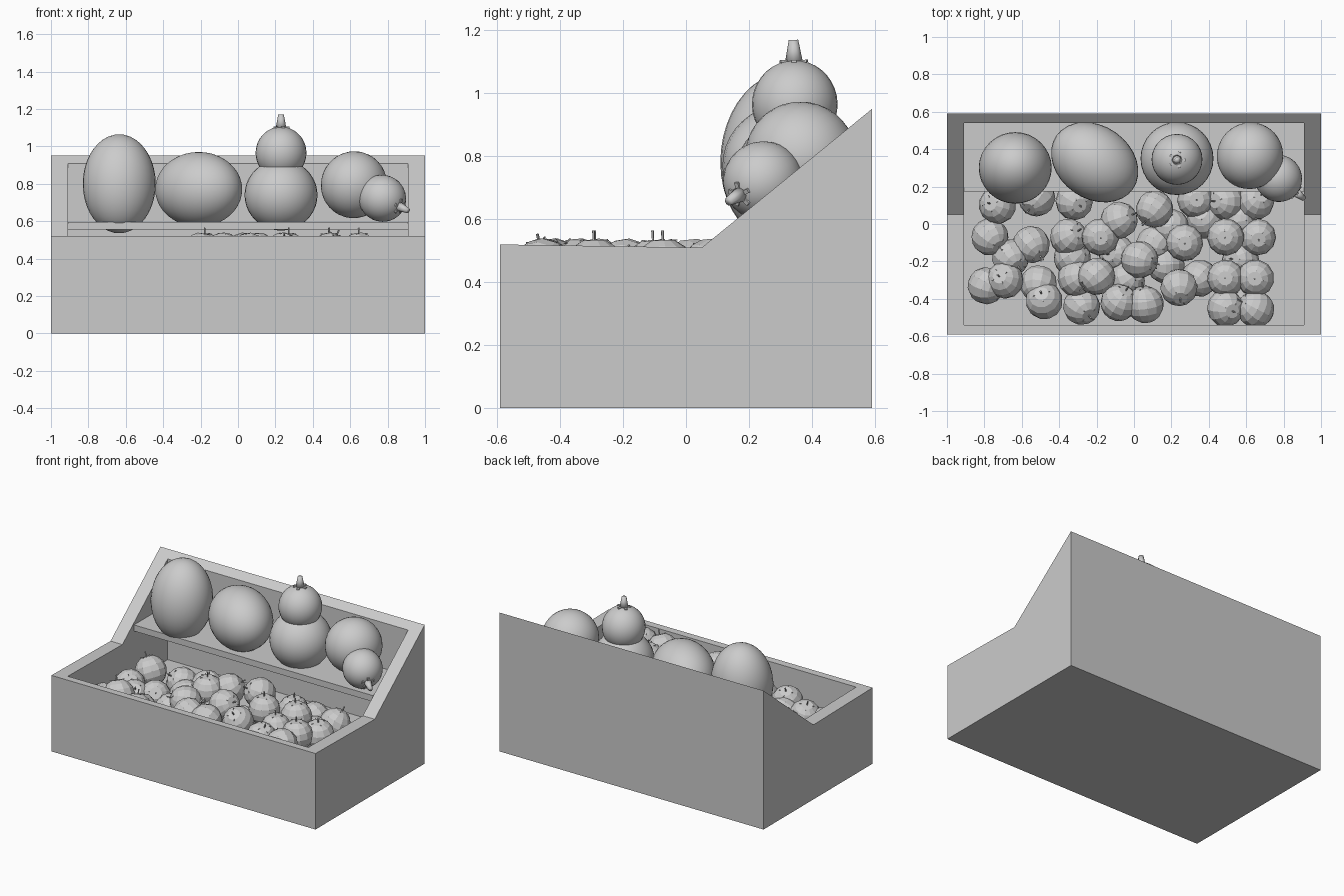
import bpy, bmesh, math, random
from mathutils import Vector, Matrix

if "Cube" in bpy.data.objects:
    bpy.data.objects.remove(bpy.data.objects["Cube"])

random.seed(4)


def mesh_object(name, bm, smooth=False):
    bmesh.ops.recalc_face_normals(bm, faces=bm.faces[:])
    me = bpy.data.meshes.new(name)
    bm.to_mesh(me)
    bm.free()
    for p in me.polygons:
        p.use_smooth = smooth
    ob = bpy.data.objects.new(name, me)
    bpy.context.collection.objects.link(ob)
    return ob


def prism(name, profile, half_width):
    """Side profile in y/z, extruded along x."""
    bm = bmesh.new()
    face = bm.faces.new([bm.verts.new((-half_width, y, z)) for y, z in profile])
    ext = bmesh.ops.extrude_face_region(bm, geom=[face])
    verts = [v for v in ext['geom'] if isinstance(v, bmesh.types.BMVert)]
    bmesh.ops.translate(bm, verts=verts, vec=(2 * half_width, 0, 0))
    return mesh_object(name, bm)


def add_sphere(bm, matrix, seg, rings):
    bmesh.ops.create_uvsphere(bm, u_segments=seg, v_segments=rings, radius=1, matrix=matrix)


def add_cone(bm, r1, r2, z0, z1, seg):
    bmesh.ops.create_cone(bm, cap_ends=True, segments=seg, radius1=r1, radius2=r2,
                          depth=z1 - z0, matrix=Matrix.Translation((0, 0, (z0 + z1) / 2)))


# Display crate, hollowed out from above
crate = prism("display_crate", [(-.59, 0), (.59, 0), (.59, .95), (.05, .51), (-.59, .52)], 1)
hollow = prism("crate_hollow", [(-.54, .22), (.54, .22), (.54, 1.3), (-.54, 1.3)], .91)
mod = crate.modifiers.new("hollow", 'BOOLEAN')
mod.object = hollow
mod.solver = 'EXACT'
hollow.hide_render = True
hollow.hide_viewport = True

# Rear shelf
prism("shelf", [(.175, .555), (.54, .555), (.54, .597), (.175, .597)], .91)


# Large melons on the shelf
def melon(name, loc, size, rot):
    bm = bmesh.new()
    add_sphere(bm, Matrix.Diagonal((*size, 1)), 32, 20)
    ob = mesh_object(name, bm, True)
    ob.location = loc
    ob.rotation_euler = [math.radians(a) for a in rot]


melon("tall_melon", (-.635, .30, .80), (.195, .19, .265), (-6, 0, 0))
melon("wide_melon", (-.21, .33, .77), (.25, .195, .20), (0, 0, -35))


# Two-lobed gourds with tapered stems
def gourd(name, loc, axis, scale):
    bm = bmesh.new()
    add_sphere(bm, Matrix.Diagonal((.195, .195, .19, 1)), 32, 20)
    add_sphere(bm, Matrix.Translation((0, 0, .225)) @ Matrix.Diagonal((.136, .136, .14, 1)), 28, 18)
    add_cone(bm, .029, .015, .355, .43, 8)
    ob = mesh_object(name, bm, True)
    rot = Vector((0, 0, 1)).rotation_difference(Vector(axis)).to_matrix().to_4x4()
    ob.matrix_world = Matrix.Translation(loc) @ rot @ Matrix.Scale(scale, 4)
    # small leaves at the base of the stem
    bm = bmesh.new()
    for i in range(5):
        m = Matrix.Rotation(i * math.tau / 5, 4, 'Z') @ Matrix.Translation((.03, 0, .362))
        bmesh.ops.create_cube(bm, size=1, matrix=m @ Matrix.Diagonal((.03, .016, .008, 1)))
    leaves = mesh_object(name + "_leaves", bm)
    leaves.matrix_world = ob.matrix_world.copy()


gourd("upright_gourd", (.23, .35, .74), (0, -.02, 1), 1)
gourd("leaning_gourd", (.62, .365, .795), (.73, -.58, -.35), .92)


# Small low-poly fruit: dimpled faceted sphere with stem
def fruit_mesh():
    bm = bmesh.new()
    add_sphere(bm, Matrix.Scale(.1, 4), 12, 8)
    for v in bm.verts:
        if abs(v.co.z) > .099:
            v.co.z *= .93
    add_cone(bm, .004, .005, .09, .125, 5)
    for i in range(4):
        m = Matrix.Rotation(i * math.tau / 4, 4, 'Z') @ Matrix.Translation((.04, 0, .093))
        bmesh.ops.create_cube(bm, size=1, matrix=m @ Matrix.Diagonal((.012, .004, .004, 1)))
    ob = mesh_object("fruit", bm)
    me = ob.data
    bpy.data.objects.remove(ob)
    return me


upright = [(-.18, -.07), (.27, -.10), (.49, -.07), (.49, -.29), (.65, -.29)]
upper = [(-.20, -.28), (.03, -.19), (.24, -.34), (.06, -.43), (.49, -.45), (.65, -.455),
         (-.08, .02), (.11, .08), (-.08, -.42)]
middle = [(.66, -.07), (.65, .12), (.49, .12), (.33, .13), (-.04, -.30), (-.73, .10),
          (-.69, -.30), (-.31, -.29), (-.35, -.07), (-.32, .12), (-.48, -.41)]
lower = [(-.77, -.07), (-.79, -.33), (-.55, -.11), (-.52, .14), (-.66, -.18), (-.28, -.44),
         (-.51, -.32), (-.33, -.18), (-.09, -.16), (.11, -.11), (.17, -.22), (.35, -.29),
         (.57, -.19), (.57, .02), (.57, -.38), (.38, .02), (.20, -.02)]
fruit = fruit_mesh()
count = 0
for spots, height, tilt in ((upright, .44, .05), (upper, .44, 1.3), (middle, .36, .7), (lower, .32, 1)):
    for x, y in spots:
        count += 1
        ob = bpy.data.objects.new(f"small_fruit_{count}", fruit)
        ob.location = (x, y, height)
        ob.rotation_euler = (random.uniform(-tilt, tilt), random.uniform(-tilt, tilt), random.uniform(0, 6.28))
        bpy.context.collection.objects.link(ob)
